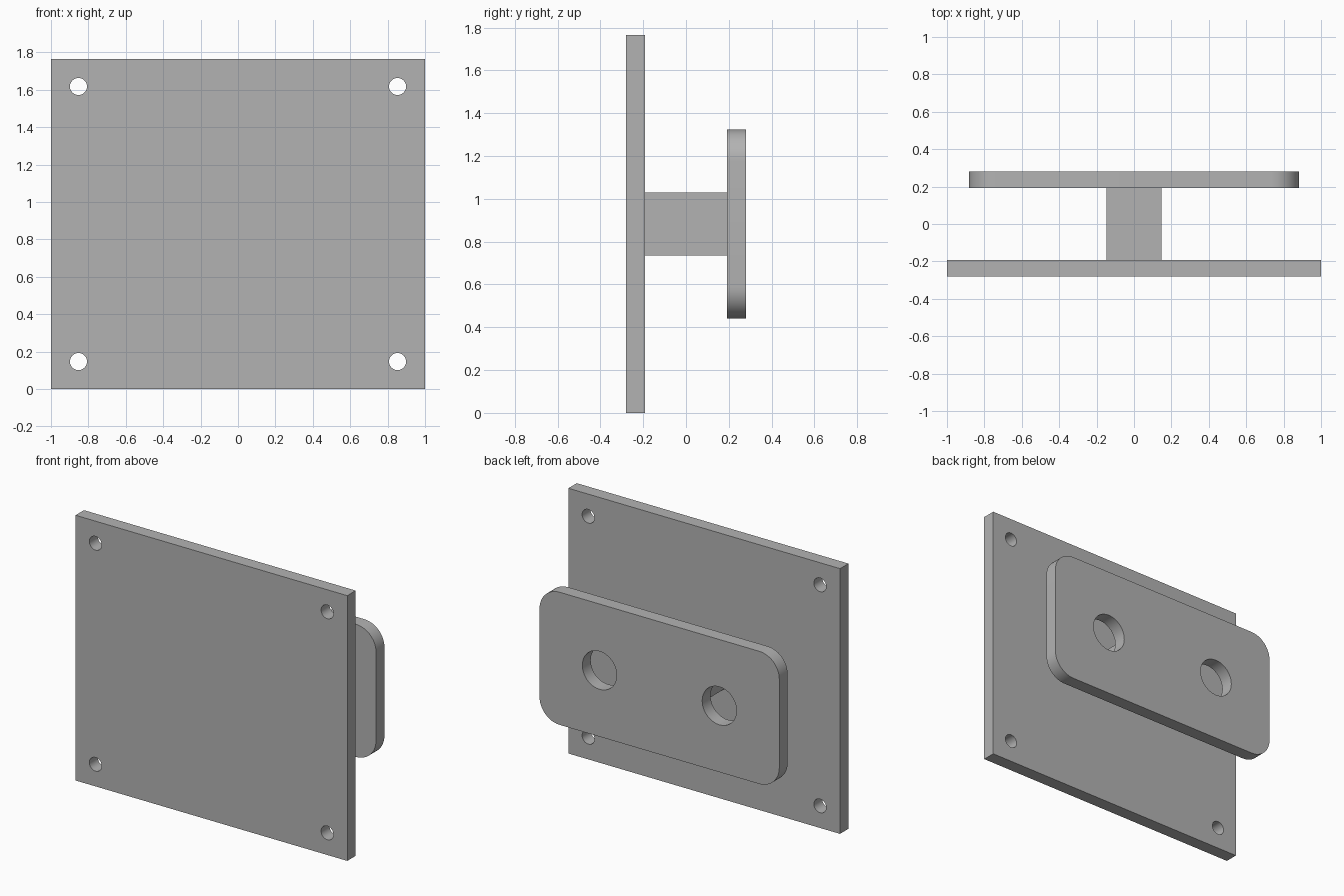
import bpy, bmesh
from math import pi
from mathutils import Matrix, Vector

if "Cube" in bpy.data.objects:
    bpy.data.objects.remove(bpy.data.objects["Cube"], do_unlink=True)

U = 2 / 68            # one design unit in scene units
MID_Z = 30            # height of the shared centre line

grey = bpy.data.materials.new("plain_grey")
grey.use_nodes = True
grey.diffuse_color = (0.45, 0.45, 0.45, 1)
grey.node_tree.nodes["Principled BSDF"].inputs["Base Color"].default_value = (0.45, 0.45, 0.45, 1)


def add_object(name, bm):
    mesh = bpy.data.meshes.new(name)
    bmesh.ops.recalc_face_normals(bm, faces=bm.faces)
    bm.to_mesh(mesh)
    bm.free()
    mesh.materials.append(grey)
    obj = bpy.data.objects.new(name, mesh)
    bpy.context.collection.objects.link(obj)
    return obj


def slab(name, width, height, y0, y1, corner=0):
    """Upright box, with the four edges along y rounded if asked."""
    bm = bmesh.new()
    size = Matrix.Diagonal((width * U, (y1 - y0) * U, height * U, 1))
    place = Matrix.Translation(Vector((0, (y0 + y1) / 2, MID_Z)) * U)
    bmesh.ops.create_cube(bm, size=1, matrix=place @ size)
    if corner:
        along_y = [e for e in bm.edges
                   if abs(e.verts[0].co.y - e.verts[1].co.y) > 0.01]
        bmesh.ops.bevel(bm, geom=along_y, offset=corner * U, segments=12,
                        profile=0.5, affect='EDGES')
    return add_object(name, bm)


def drill(plate, centres, radius, y):
    """Cut round holes along y through a plate."""
    bm = bmesh.new()
    for x, z in centres:
        place = (Matrix.Translation(Vector((x, y, z)) * U)
                 @ Matrix.Rotation(pi / 2, 4, 'X'))
        bmesh.ops.create_cone(bm, cap_ends=True, segments=48, depth=6 * U,
                              radius1=radius * U, radius2=radius * U, matrix=place)
    cutter = add_object("hole_cutter", bm)
    cutter.hide_render = True
    cut = plate.modifiers.new("holes", 'BOOLEAN')
    cut.operation, cut.solver, cut.object = 'DIFFERENCE', 'EXACT', cutter
    bpy.context.view_layer.objects.active = plate
    bpy.ops.object.modifier_apply(modifier=cut.name)
    bpy.data.objects.remove(cutter, do_unlink=True)


# Large front plate with a screw hole near each corner
front_plate = slab("front_plate", 68, 60, -9.5, -6.5)
drill(front_plate, [(x, MID_Z + z) for x in (-29, 29) for z in (-25, 25)], 1.55, -8)

# Square spacer joining the plates
spacer_block = slab("spacer_block", 10, 10, -6.5, 6.5)

# Rounded rear plate with two large holes
rear_plate = slab("rear_plate", 60, 30, 6.5, 9.5, corner=5)
drill(rear_plate, [(-15, MID_Z), (15, MID_Z)], 4.3, 8)

# Smooth the rounded walls, keep the edges sharp
bpy.ops.object.select_all(action='DESELECT')
for obj in (front_plate, rear_plate):
    obj.select_set(True)
bpy.context.view_layer.objects.active = rear_plate
bpy.ops.object.shade_smooth_by_angle(angle=pi / 6)
